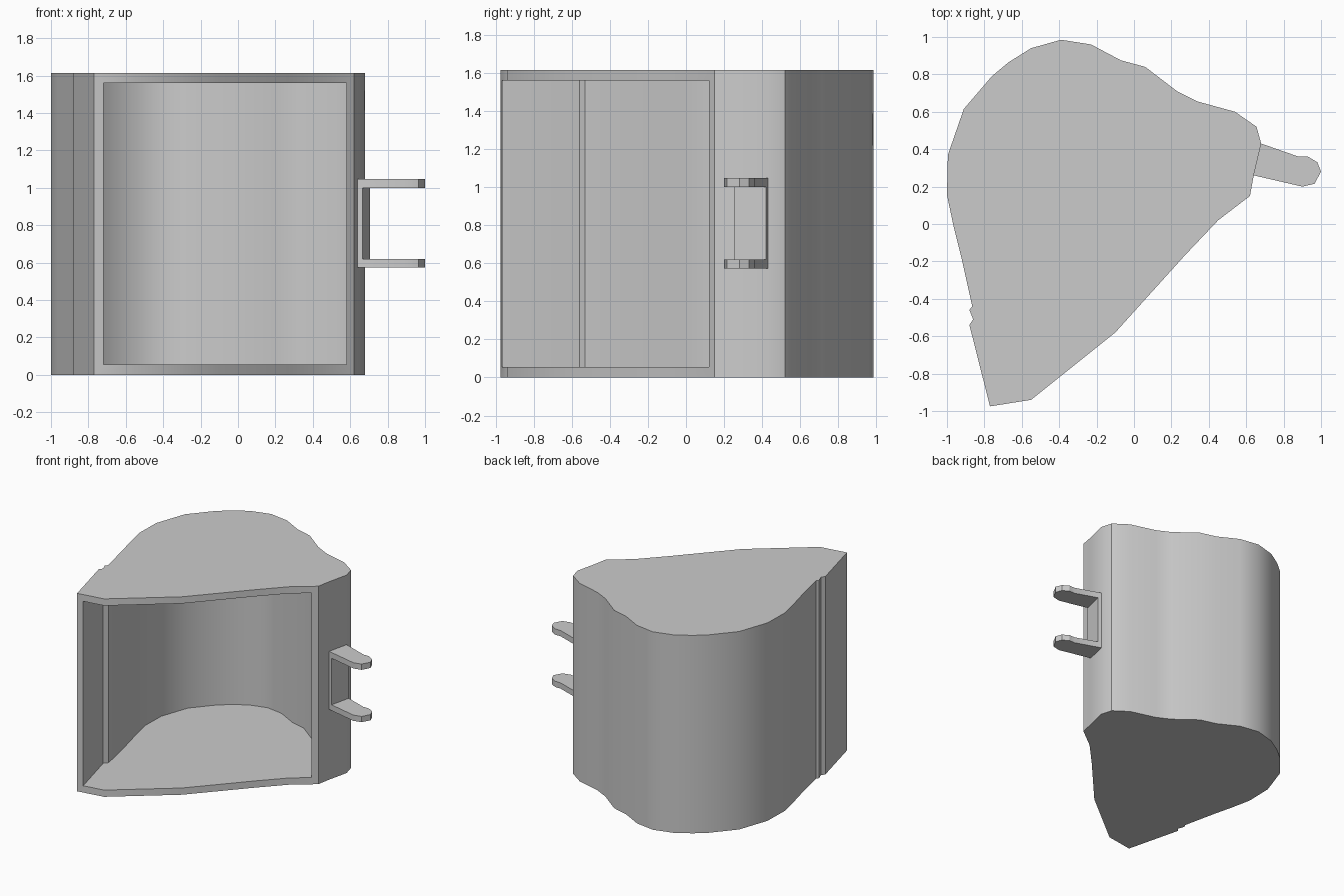
import bpy
import bmesh
import math
from mathutils import Vector

cube = bpy.data.objects.get("Cube")
if cube:
    bpy.data.objects.remove(cube, do_unlink=True)

HEIGHT = 1.615
WALL = 0.05

steel = bpy.data.materials.new("plain grey steel")
steel.use_nodes = True
grey = (0.6, 0.6, 0.6, 1)
steel.diffuse_color = grey
steel.node_tree.nodes["Principled BSDF"].inputs["Base Color"].default_value = grey


def prism(name, outline, bottom, top):
    """Extrude a flat outline upward into a solid."""
    bm = bmesh.new()
    face = bm.faces.new([bm.verts.new((x, y, bottom)) for x, y in outline])
    grown = bmesh.ops.extrude_face_region(bm, geom=[face])
    verts = [g for g in grown["geom"] if isinstance(g, bmesh.types.BMVert)]
    bmesh.ops.translate(bm, verts=verts, vec=(0, 0, top - bottom))
    bmesh.ops.recalc_face_normals(bm, faces=bm.faces)
    mesh = bpy.data.meshes.new(name)
    bm.to_mesh(mesh)
    bm.free()
    mesh.materials.append(steel)
    obj = bpy.data.objects.new(name, mesh)
    bpy.context.collection.objects.link(obj)
    return obj


def carve(obj, cutter):
    """Subtract the cutter, apply the result and shade the curved faces smooth."""
    cutter.hide_render = True
    mod = obj.modifiers.new("hollow", "BOOLEAN")
    mod.operation = "DIFFERENCE"
    mod.solver = "EXACT"
    mod.object = cutter
    bpy.ops.object.select_all(action="DESELECT")
    obj.select_set(True)
    bpy.context.view_layer.objects.active = obj
    bpy.ops.object.modifier_apply(modifier=mod.name)
    bpy.data.objects.remove(cutter, do_unlink=True)
    bpy.ops.object.shade_smooth_by_angle(angle=math.radians(30))


def inset(path, distance):
    """Offset the inner points of a path to its left side."""
    result = []
    pts = [Vector(p) for p in path]
    for a, b, c in zip(pts, pts[1:], pts[2:]):
        before, after = (b - a).normalized(), (c - b).normalized()
        n1 = Vector((-before.y, before.x))
        n2 = Vector((-after.y, after.x))
        mid = (n1 + n2).normalized()
        result.append(tuple(b + mid * distance / mid.dot(n1)))
    return result


# Curved back of the bucket, from the hinge-side lip round to the blade
back = [(0.62, 0.15), (0.64, 0.26), (0.68, 0.43), (0.655, 0.52), (0.54, 0.60),
        (0.34, 0.655), (0.23, 0.71), (0.06, 0.84), (-0.07, 0.875), (-0.23, 0.96),
        (-0.39, 0.985), (-0.55, 0.94), (-0.67, 0.865), (-0.76, 0.79),
        (-0.91, 0.615), (-0.995, 0.37), (-1, 0.155), (-0.965, -0.01),
        (-0.925, -0.17), (-0.865, -0.44)]
# Blade with its small joint groove, then the mouth edge of the end plates
blade = [(-0.88, -0.46), (-0.86, -0.51), (-0.88, -0.54), (-0.77, -0.975)]
mouth = [(-0.55, -0.94), (-0.1, -0.58), (0.27, -0.17), (0.45, 0.02)]

# Cavity follows the back wall and runs out through the mouth
cavity = [(0.58, 0.12)] + inset(back, WALL)
cavity += [(-0.815, -0.43), (-0.80, -0.53), (-0.825, -0.56), (-0.72, -0.967)]
cavity += [(-0.7, -1.2), (0, -1.5), (1, -0.5)]

bucket = prism("bucket_shell", back + blade + mouth, 0, HEIGHT)
carve(bucket, prism("cavity_cutter", cavity, 0.055, HEIGHT - 0.055))

# Forked hinge bracket: a solid lug with a slot cut between its two arms
lug = [(0.64, 0.26), (0.90, 0.20), (0.965, 0.215), (1, 0.28), (0.98, 0.33),
       (0.93, 0.36), (0.88, 0.36), (0.68, 0.43)]
slot = [(0.655, 0.2075), (1.2, 0.1), (1.2, 0.47), (0.717, 0.47)]
bracket = prism("hinge_bracket", lug, 0.573, 1.047)
carve(bracket, prism("slot_cutter", slot, 0.62, 1.0))
